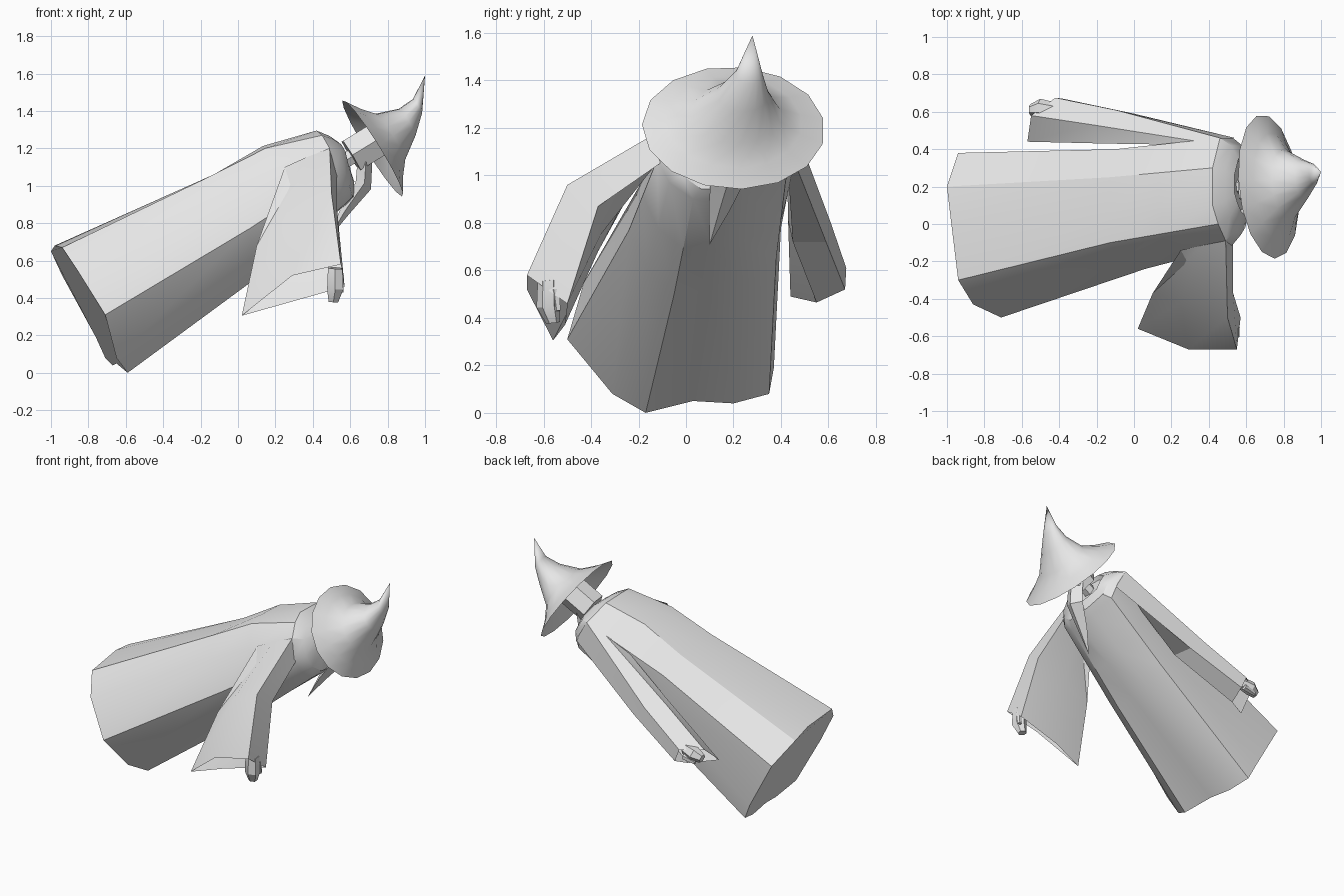
import bpy
import bmesh
from math import cos, sin, tau, radians
from mathutils import Vector

default_cube = bpy.data.objects.get("Cube")
if default_cube:
    bpy.data.objects.remove(default_cube, do_unlink=True)

grey = bpy.data.materials.new("light_grey")
grey.use_nodes = True
grey.diffuse_color = (.8, .8, .8, 1)
grey.node_tree.nodes["Principled BSDF"].inputs["Base Color"].default_value = grey.diffuse_color


def loft(name, rings, start_cap=True, end_cap=True, angle=30):
    """Skin a row of matching rings; a ring of one point closes to a tip."""
    bm = bmesh.new()
    rows = [[bm.verts.new(point) for point in ring] for ring in rings]
    for lower, upper in zip(rows, rows[1:]):
        count = len(lower)
        for i in range(count):
            j = (i + 1) % count
            if len(upper) == 1:
                bm.faces.new((lower[i], lower[j], upper[0]))
            else:
                bm.faces.new((lower[i], lower[j], upper[j], upper[i]))
    if start_cap:
        bm.faces.new(rows[0][::-1])
    if end_cap and len(rows[-1]) > 1:
        bm.faces.new(rows[-1])
    bmesh.ops.recalc_face_normals(bm, faces=bm.faces[:])
    mesh = bpy.data.meshes.new(name)
    bm.to_mesh(mesh)
    bm.free()
    mesh.materials.append(grey)
    obj = bpy.data.objects.new(name, mesh)
    bpy.context.collection.objects.link(obj)
    bpy.ops.object.select_all(action='DESELECT')
    obj.select_set(True)
    bpy.context.view_layer.objects.active = obj
    bpy.ops.object.shade_smooth_by_angle(angle=radians(angle))


def oval(center, across, up, scale, sides):
    """Ring around a centre, spanned by two half axes."""
    center, across, up = Vector(center), Vector(across), Vector(up)
    turns = [tau * i / sides for i in range(sides)]
    return [center + scale * (across * cos(t) + up * sin(t)) for t in turns]


def tube(name, stations, sides, flat=1):
    """Prism along a path of (centre, radius); flat squeezes its width."""
    axis = (Vector(stations[-1][0]) - Vector(stations[0][0])).normalized()
    across = axis.cross(Vector((0, 1, 0))).normalized()
    side = axis.cross(across)
    rings = []
    for center, radius in stations:
        if radius:
            rings.append(oval(center, side, across * flat, radius, sides))
        else:
            rings.append([Vector(center)])
    loft(name, rings)


# Robe: hem, waist and shoulder rings, then a domed collar with a shallow neck hole
hem = [(-.71, -.5, .31), (-.86, -.43, .55), (-.94, -.3, .67), (-.98, .03, .68),
       (-1, .2, .65), (-.94, .38, .52), (-.76, .37, .19), (-.71, .35, .08),
       (-.67, .2, .04), (-.65, .03, .05), (-.59, -.17, 0), (-.65, -.31, .08)]
waist = [(.06, -.24, .77), (-.08, -.2, .95), (-.13, -.1, 1.06), (-.13, .05, 1.06),
         (-.13, .25, 1.05), (-.1, .4, .95), (.02, .4, .78), (.08, .38, .65),
         (.1, .25, .54), (.1, .1, .52), (.09, -.05, .5), (.08, -.16, .6)]
shoulder = [(.52, -.12, 1.07), (.49, -.09, 1.2), (.45, 0, 1.27), (.42, .1, 1.295),
            (.42, .3, 1.29), (.46, .46, 1.2), (.53, .46, 1.08), (.55, .42, .98),
            (.57, .25, .92), (.58, .12, .9), (.57, .03, .9), (.55, -.07, .97)]
upper_back = []
for i, (low, high) in enumerate(zip(waist, shoulder)):
    point = Vector(low).lerp(Vector(high), .48)
    if i in (2, 3, 4):
        point.z += .04
    upper_back.append(point)
middle = Vector((.5, .17, 1.08))


def collar_ring(scale, shift):
    return [middle + (Vector(p) - middle) * scale + Vector(shift) for p in shoulder]


loft("robe", [hem, waist, upper_back, shoulder,
              collar_ring(.82, (.055, .01, .01)),
              collar_ring(.52, (.08, .03, .04)),
              collar_ring(.46, (.06, .03, .025))])

# Sleeves: five-sided tubes from the shoulder seam to an open hanging cuff
loft("right_sleeve", [
    [(.49, -.09, 1.2), (.36, -.115, 1.15), (.25, -.14, 1.1), (.38, -.14, 1.03), (.53, -.11, 1.05)],
    [(.5, -.5, .96), (.25, -.42, .82), (.1, -.37, .68), (.3, -.36, .75), (.53, -.37, .87)],
    [(.55, -.67, .58), (.29, -.67, .52), (.02, -.56, .305), (.25, -.51, .37), (.57, -.5, .46)]],
    start_cap=False, end_cap=False)
loft("left_sleeve", [
    [(.46, .46, 1.2), (.32, .445, 1.14), (.17, .425, 1.07), (.36, .43, 1.02), (.54, .46, 1.05)],
    [(-.1, .61, .8), (-.22, .53, .82), (-.15, .43, .81), (.02, .45, .72), (0, .59, .72)],
    [(-.42, .675, .61), (-.55, .58, .61), (-.57, .44, .49), (-.4, .55, .465), (-.38, .67, .52)]],
    start_cap=False, end_cap=False)

# Hands: short tapered fists with a thumb
tube("right_hand", [((.52, -.58, .56), .045), ((.52, -.58, .45), .05), ((.51, -.56, .38), .03)], 6)
tube("right_thumb", [((.545, -.55, .52), .022), ((.55, -.54, .43), .014)], 5)
tube("left_hand", [((-.42, .61, .6), .04), ((-.5, .62, .58), .05), ((-.555, .61, .56), .03)], 6)
tube("left_thumb", [((-.43, .64, .555), .022), ((-.52, .64, .535), .014)], 5)

# Neck, head and beard
tube("neck", [((.55, .2, 1.12), .045), ((.65, .2, 1.18), .045)], 6)
tube("head", [((.605, .19, 1.16), .105), ((.81, .21, 1.285), .105)], 6)
tube("beard", [((.68, .2, 1.15), .07), ((.67, .18, 1.0), .075),
               ((.57, .14, .86), .045), ((.48, .1, .71), 0)], 4, flat=.6)

# Hat: tilted oval brim sweeping into a crown whose tip bends upward
side_axis, top_axis = (-.065, .378, .04), (-.15, -.075, .255)
crown = [((.72, .2, 1.2), 1), ((.76, .2, 1.225), .75), ((.815, .21, 1.26), .49),
         ((.905, .24, 1.34), .28), ((.96, .265, 1.425), .15)]
hat_rings = [oval(center, side_axis, top_axis, scale, 15) for center, scale in crown]
loft("hat", hat_rings + [[Vector((1, .28, 1.59))]], start_cap=False, angle=60)
